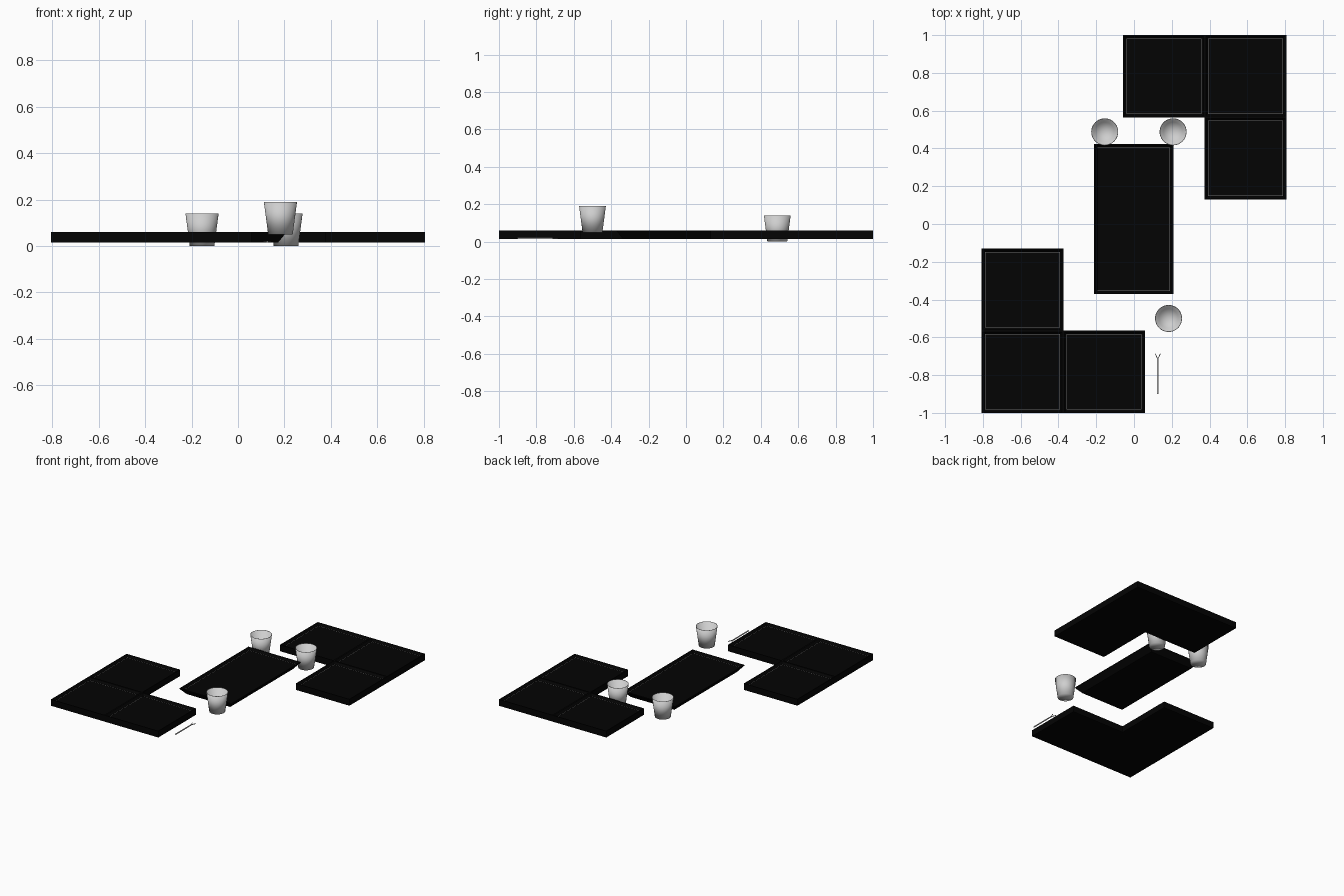
import bpy, bmesh, math
from mathutils import Vector

if "Cube" in bpy.data.objects:
    bpy.data.objects.remove(bpy.data.objects["Cube"])


def material(name, rgb):
    m = bpy.data.materials.new(name)
    m.diffuse_color = (*rgb, 1)
    m.use_nodes = True
    m.node_tree.nodes["Principled BSDF"].inputs["Base Color"].default_value = m.diffuse_color
    return m


BLACK = material("black lacquer", (0.001, 0.001, 0.001))
GREY = material("light grey ceramic", (0.62, 0.62, 0.62))


def make_object(name, bm, mats):
    bmesh.ops.recalc_face_normals(bm, faces=bm.faces)
    me = bpy.data.meshes.new(name)
    bm.to_mesh(me)
    bm.free()
    for m in mats:
        me.materials.append(m)
    ob = bpy.data.objects.new(name, me)
    bpy.context.collection.objects.link(ob)
    return ob


def bridge_loops(bm, loops):
    """Skin a stack of equal-length vertex loops, capping both ends."""
    rings = [[bm.verts.new(p) for p in loop] for loop in loops]
    bands = []
    for a, b in zip(rings, rings[1:]):
        n = len(a)
        bands.append([bm.faces.new((a[i], a[(i + 1) % n], b[(i + 1) % n], b[i]))
                      for i in range(n)])
    bm.faces.new(rings[0][::-1])
    bm.faces.new(rings[-1])
    return bands


def tray(name, cx, cy, w, d, flare):
    """Shallow tray: outer wall, narrow rim sloping in, pale line, sunken floor."""
    def rect(inset, z):
        x, y = w / 2 - inset, d / 2 - inset
        return [(cx - x, cy - y, z), (cx + x, cy - y, z),
                (cx + x, cy + y, z), (cx - x, cy + y, z)]
    bm = bmesh.new()
    bands = bridge_loops(bm, [rect(flare, 0.015), rect(0, 0.057), rect(0, 0.061),
                              rect(0.006, 0.061), rect(0.018, 0.045),
                              rect(0.020, 0.045)])
    for f in bands[4]:
        f.material_index = 1
    return make_object(name, bm, [BLACK, GREY])


# Two L-shaped groups of square trays, one turned half a circle
SQUARES = [(-0.5905, -0.3475), (-0.5905, -0.7825), (-0.158, -0.7825)]
for side, s in (("front", 1), ("back", -1)):
    for i, (x, y) in enumerate(SQUARES):
        tray(f"{side}_square_tray_{i + 1}", s * x, s * y, 0.4325, 0.435, 0.0)

# Long flared tray in the middle
tray("long_tray", -0.002, 0.026, 0.42, 0.795, 0.035)


def cup(name, x, y, z):
    """Tapered open cup turned from a short profile, smooth all over."""
    profile = [(0.053, 0), (0.0715, 0.14), (0.069, 0.14), (0.051, 0.005)]
    n = 40
    bm = bmesh.new()
    bridge_loops(bm, [[(x + r * math.cos(2 * math.pi * i / n),
                        y + r * math.sin(2 * math.pi * i / n), z + h)
                       for i in range(n)] for r, h in profile])
    # fan the inner and outer bottoms so the shading blends to the centre
    bmesh.ops.poke(bm, faces=[f for f in bm.faces if len(f.verts) > 4])
    for f in bm.faces:
        f.smooth = True
    make_object(name, bm, [GREY])


cup("back_left_cup", -0.155, 0.488, 0.0)
cup("back_right_cup", 0.207, 0.488, 0.0)
cup("front_cup", 0.183, -0.5, 0.05)


# Slim two-pronged pick lying beside the front trays
def rod(bm, a, b, r):
    a, b = Vector(a), Vector(b)
    side = (b - a).cross(Vector((0, 0, 1))).normalized() * r
    up = Vector((0, 0, r))
    bridge_loops(bm, [[p + side + up, p - side + up, p - side - up, p + side - up]
                      for p in (a, b)])


bm = bmesh.new()
rod(bm, (0.126, -0.9, 0.018), (0.126, -0.715, 0.018), 0.003)
for s in (-1, 1):
    rod(bm, (0.126, -0.717, 0.018), (0.126 + s * 0.014, -0.685, 0.018), 0.002)
make_object("two_pronged_pick", bm, [GREY])
